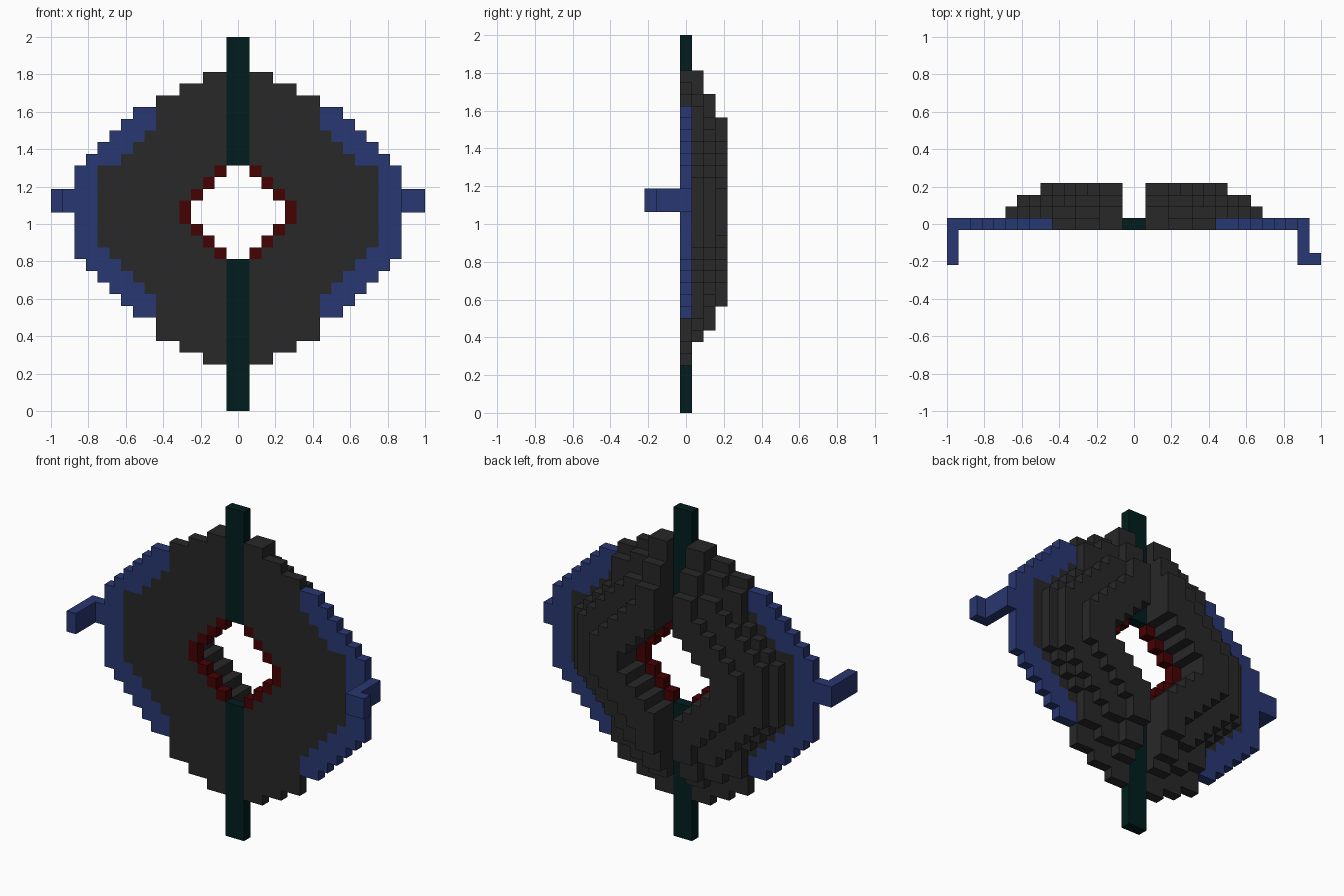
import bpy, bmesh

U = 0.0625  # edge of one cube of the grid

if "Cube" in bpy.data.objects:
    bpy.data.objects.remove(bpy.data.objects["Cube"], do_unlink=True)


def material(name, rgb):
    m = bpy.data.materials.new(name)
    m.use_nodes = True
    m.diffuse_color = (*rgb, 1)
    m.node_tree.nodes["Principled BSDF"].inputs["Base Color"].default_value = (*rgb, 1)
    return m


GREY = material("charcoal", (0.021, 0.021, 0.021))
TEAL = material("dark_teal", (0.0005, 0.0125, 0.0122))
BLUE = material("navy_blue", (0.022, 0.038, 0.165))
RED = material("dark_red", (0.060, 0.0005, 0.0008))


def columns(steps, start=1):
    """Cells (x, z) under a stepped outline of (x end, z bottom, z top), x > 0."""
    cells = set()
    for end, low, high in steps:
        cells |= {(x, z) for x in range(start, end) for z in range(low, high)}
        start = end
    return cells


def layer(cells, y):
    """Place an (x, z) pattern at depth y, mirrored to both sides."""
    return {(i, y, z) for x, z in cells for i in (x, -1 - x)}


def box(x, y, z):
    return {(i, j, k) for i in range(*x) for j in range(*y) for k in range(*z)}


# the four corners of each cube side, by outward direction
SIDES = {
    (1, 0, 0): [(1, 0, 0), (1, 1, 0), (1, 1, 1), (1, 0, 1)],
    (-1, 0, 0): [(0, 0, 0), (0, 0, 1), (0, 1, 1), (0, 1, 0)],
    (0, 1, 0): [(0, 1, 0), (0, 1, 1), (1, 1, 1), (1, 1, 0)],
    (0, -1, 0): [(0, 0, 0), (1, 0, 0), (1, 0, 1), (0, 0, 1)],
    (0, 0, 1): [(0, 0, 1), (1, 0, 1), (1, 1, 1), (0, 1, 1)],
    (0, 0, -1): [(0, 0, 0), (0, 1, 0), (1, 1, 0), (1, 0, 0)],
}


def build(name, cells, mat):
    """Outer skin of a set of cubes as one object."""
    bm = bmesh.new()
    for x, y, z in sorted(cells):
        for (dx, dy, dz), quad in SIDES.items():
            if (x + dx, y + dy, z + dz) not in cells:
                bm.faces.new([bm.verts.new(((x + a) * U, (y + b - 0.5) * U, (z + c) * U))
                              for a, b, c in quad])
    bmesh.ops.remove_doubles(bm, verts=bm.verts[:], dist=U * 0.01)
    mesh = bpy.data.meshes.new(name)
    bm.to_mesh(mesh)
    bm.free()
    mesh.materials.append(mat)
    bpy.context.collection.objects.link(bpy.data.objects.new(name, mesh))


# Outlines: whole disc, grey face, centre hole and its trim
disc = columns([(3, 4, 29), (5, 5, 28), (7, 6, 27), (9, 8, 26), (10, 9, 25),
                (11, 10, 24), (12, 11, 23), (13, 12, 22), (14, 13, 21)])
face = columns([(3, 4, 29), (5, 5, 28), (7, 6, 27), (8, 10, 24), (9, 11, 23),
                (10, 12, 22), (11, 13, 21), (12, 14, 21)])
hole = columns([(2, 14, 20), (3, 15, 19), (4, 16, 18)])
trimmed = columns([(2, 13, 21), (3, 14, 20), (4, 15, 19), (5, 16, 18)])

# Face plate, rim and hole trim
build("face_plate", layer(face - trimmed, 0), GREY)
build("side_rims", layer(disc - face, 0), BLUE)
build("hole_trim", layer(trimmed - hole, 0), RED)

# Stepped dome on the back, split by a channel in the middle
lower = columns([(3, 6, 29), (5, 7, 27), (7, 8, 26), (8, 11, 23), (9, 12, 22),
                 (10, 13, 21), (11, 14, 20)])
middle = columns([(3, 7, 27), (5, 9, 25), (6, 10, 24), (7, 11, 23), (8, 12, 22),
                  (9, 13, 21), (10, 14, 20)])
upper = columns([(3, 9, 25), (4, 11, 23), (5, 12, 22), (6, 13, 21), (7, 14, 20),
                 (8, 15, 19)])
build("back_dome", layer(lower - trimmed, 1) | layer(middle - trimmed, 2)
      | layer(upper - trimmed, 3), GREY)

# Vertical spars above and below the hole
build("lower_spar", box((-1, 1), (0, 1), (0, 13)), TEAL)
build("upper_spar", box((-1, 1), (0, 1), (21, 32)), TEAL)

# Forward arms: the right one bends forward at its end, the left one outward
build("right_arm", box((-16, -14), (0, 1), (17, 19)) | box((-16, -15), (-3, 0), (17, 19)), BLUE)
build("left_arm", box((14, 15), (-3, 1), (17, 19)) | box((15, 16), (-3, -2), (17, 19)), BLUE)
